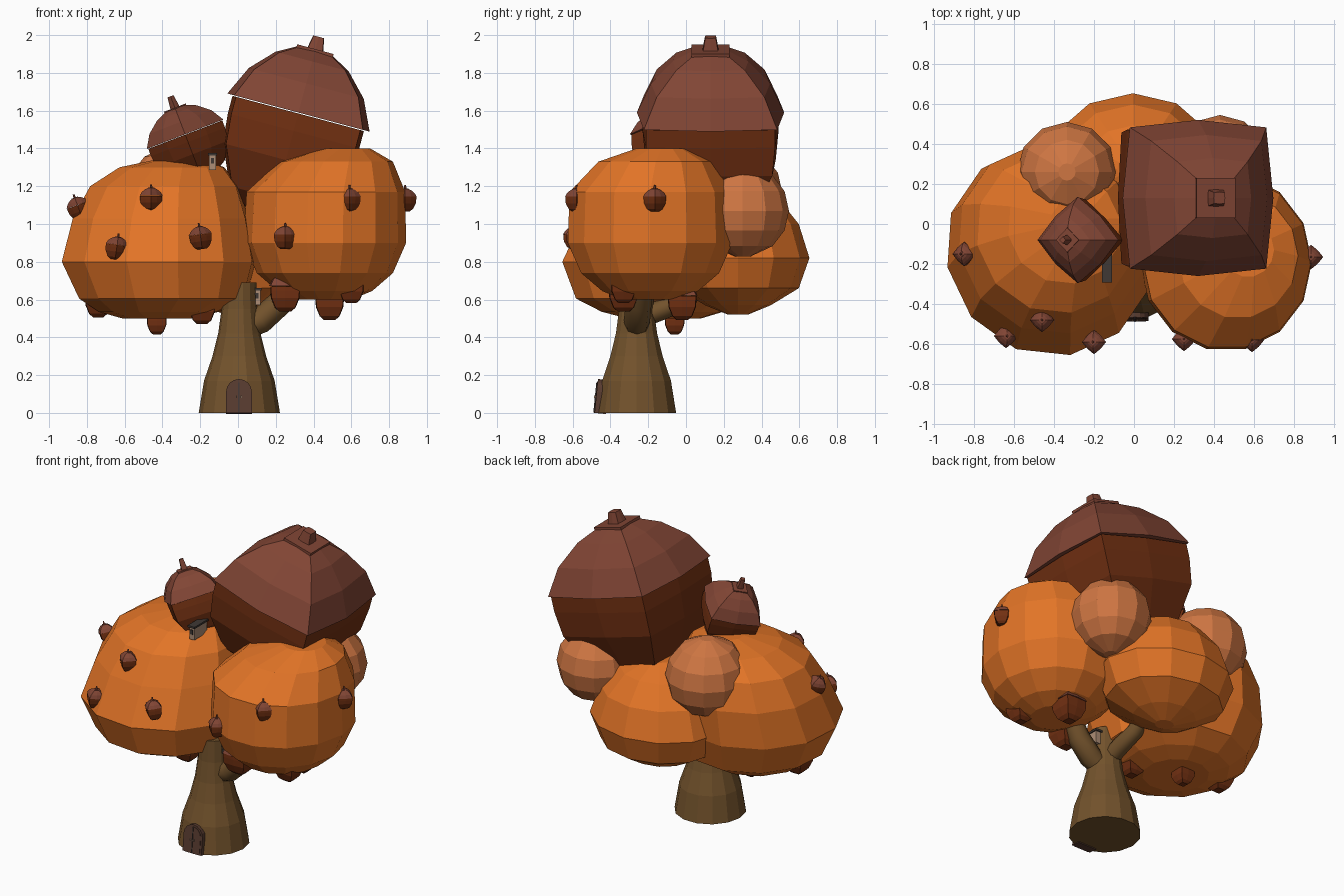
import bpy, bmesh, math
from mathutils import Matrix

if "Cube" in bpy.data.objects:
    bpy.data.objects.remove(bpy.data.objects["Cube"])

def mat(name, c):
    m = bpy.data.materials.new(name)
    m.diffuse_color = (*c, 1)
    m.use_nodes = True
    m.node_tree.nodes["Principled BSDF"].inputs["Base Color"].default_value = m.diffuse_color
    return m

ORANGE = mat("leaf_orange", (0.76, 0.175, 0.02))
LIGHT = mat("leaf_light", (0.62, 0.18, 0.055))
CAP = mat("cap_brown", (0.22, 0.06, 0.035))
NUT = mat("nut_red", (0.17, 0.03, 0.006))
BARK = mat("bark", (0.17, 0.085, 0.025))
DOOR = mat("door_wood", (0.10, 0.045, 0.03))
FRAME = mat("pale_wood", (0.42, 0.27, 0.18))
DARK = mat("dark_glass", (0.05, 0.04, 0.035))

def finish(name, bm, m, M=Matrix()):
    bmesh.ops.recalc_face_normals(bm, faces=bm.faces)
    me = bpy.data.meshes.new(name)
    bm.to_mesh(me)
    bm.free()
    me.transform(M)
    me.materials.append(m)
    ob = bpy.data.objects.new(name, me)
    bpy.context.collection.objects.link(ob)
    return ob

def lathe(name, prof, n, m, M=Matrix(), sy=1.0, corner=1.0, turn=0.0):
    """Rings of (height, radius, x shift, y shift); sy stretches the plan, turn rotates it,
    corner > 1 pushes odd spokes out for a squarish plan."""
    bm = bmesh.new()
    rings = []
    c, s = math.cos(math.radians(turn)), math.sin(math.radians(turn))
    for h, r, dx, dy in prof:
        ring = []
        for i in range(n):
            a = 2 * math.pi * i / n
            k = r * (corner if i % 2 else 1)
            x, y = k * math.cos(a), k * math.sin(a) * sy
            ring.append(bm.verts.new((dx + c * x - s * y, dy + s * x + c * y, h)))
        rings.append(ring)
    for a, b in zip(rings, rings[1:]):
        for i in range(n):
            j = (i + 1) % n
            bm.faces.new((a[i], a[j], b[j], b[i]))
    bm.faces.new(rings[0])
    bm.faces.new(rings[-1])
    return finish(name, bm, m, M)

def straight(pairs):
    return [(h, r, 0, 0) for h, r in pairs]

def box(name, size, m, M):
    bm = bmesh.new()
    bmesh.ops.create_cube(bm, size=1)
    return finish(name, bm, m, M @ Matrix.Diagonal((*size, 1)))

def acorn(name, pos, s, tilt=0, turn=0, tall=1.0, stem_h=.085):
    """Squarish acorn whose cap rim is centred on pos."""
    M = (Matrix.Translation(pos) @ Matrix.Rotation(math.radians(tilt), 4, 'Y')
         @ Matrix.Rotation(math.radians(turn), 4, 'Z') @ Matrix.Scale(s, 4))
    nut = [(-.56, .14), (-.47, .25), (-.26, .345), (-.1, .36), (-.005, .36)]
    lathe(name + "_nut", straight([(h * tall, r) for h, r in nut]), 8, NUT, M, corner=1.34)
    lathe(name + "_cap", straight([(0, .39), (.16, .315), (.28, .20), (.335, .10)]),
          8, CAP, M, corner=1.28)
    box(name + "_cap_top", (.2, .2, .025), CAP, M @ Matrix.Translation((0, 0, .335)))
    lathe(name + "_stem", straight([(0, .045), (stem_h, .03)]), 8, CAP,
          M @ Matrix.Translation((0, 0, .335)), corner=1.3)

def tube(name, pts, m):
    """Tapered bough along points (x, y, z, radius)."""
    cu = bpy.data.curves.new(name, 'CURVE')
    cu.dimensions = '3D'
    cu.bevel_depth = 1
    cu.bevel_resolution = 2
    cu.use_fill_caps = True
    sp = cu.splines.new('POLY')
    sp.points.add(len(pts) - 1)
    for p, (x, y, z, r) in zip(sp.points, pts):
        p.co = (x, y, z, 1)
        p.radius = r
    cu.materials.append(m)
    ob = bpy.data.objects.new(name, cu)
    bpy.context.collection.objects.link(ob)

# Trunk and boughs
lathe("trunk", straight([(0, .215), (.17, .187), (.3, .142), (.42, .112), (.55, .094), (.69, .09)]),
      14, BARK, Matrix.Translation((.007, -.262, 0)))
tube("right_bough", [(.02, -.26, .44, .06), (.12, -.26, .49, .07), (.22, -.25, .58, .068), (.32, -.24, .75, .06)], BARK)
tube("back_bough", [(.0, -.25, .5, .055), (0, -.12, .55, .055), (-.01, .0, .6, .05), (-.02, .1, .70, .045)], BARK)

# Leaf crowns
lathe("left_crown", [(.5, .20, 0, .02), (.535, .33, 0, .01), (.605, .46, .02, 0), (.8, .535, 0, 0),
                     (1.03, .485, .01, .06), (1.2, .41, .03, .09), (1.3, .29, .07, .12), (1.345, .12, .12, .14)],
      12, ORANGE, Matrix.Translation((-.42, -.135, 0)), sy=.96, turn=-50)
lathe("right_crown", [(.6, .14, 0, 0), (.645, .25, 0, 0), (.74, .36, 0, 0), (.9, .43, 0, 0),
                      (1.17, .42, .005, 0), (1.33, .3, .06, .03), (1.4, .13, .11, .06)],
      14, ORANGE, Matrix.Translation((.46, -.19, 0)), sy=1.04)
lathe("back_crown", straight([(.52, .06), (.57, .2), (.66, .37), (.82, .435), (1.0, .37), (1.13, .25), (1.2, .08)]),
      12, ORANGE, Matrix.Translation((-.005, .275, 0)), sy=.87)
PUFF = [(math.sin(a), math.cos(a), 0, 0) for a in map(math.radians, (-80, -50, -25, 0, 25, 50, 80))]
for name, pos, r in (("right_leaf_puff", (.43, .3, 1.07), .245), ("left_leaf_puff", (-.335, .26, 1.165), .25)):
    lathe(name, PUFF, 12, LIGHT, Matrix.Translation(pos) @ Matrix.Scale(r, 4))

# House acorns
acorn("big_acorn_house", (.32, .13, 1.59), 1, tilt=15, stem_h=.08)
acorn("small_acorn_house", (-.28, -.08, 1.475), .435, tilt=-21, turn=45, stem_h=.16)

# Acorns on the crowns (x, y, rim height, tilt)
for i, (x, y, z, t) in enumerate([(-.85, -.15, 1.10, -20), (-.64, -.56, .89, 8), (-.46, -.48, 1.15, 0),
                                  (-.2, -.59, .945, -8), (.25, -.575, .945, 0),
                                  (.59, -.58, 1.145, 0), (.885, -.165, 1.145, 0)]):
    acorn("crown_acorn_%d" % i, (x, y, z), .122, t, 45, 1.15, .16)

# Acorns hanging underneath (x, y, lowest point, scale)
for i, (x, y, z, s) in enumerate([(-.74, -.1, .505, .195), (-.43, -.06, .415, .145), (-.19, -.25, .47, .195),
                                  (.25, -.33, .535, .22), (.485, -.02, .49, .21), (.6, -.33, .58, .185)]):
    acorn("hanging_acorn_%d" % i, (x, y, z + .62 * s), s, 0, 0, 1.1)

# Arched door leaning with the trunk
def arched(name, w, h, d, m, M):
    bm = bmesh.new()
    pts = [(-w, 0), (w, 0)] + [(w * math.cos(a), h - w + w * math.sin(a))
                               for a in [math.pi * k / 8 for k in range(9)]]
    f = bm.faces.new([bm.verts.new((x, 0, z)) for x, z in pts])
    g = bmesh.ops.extrude_face_region(bm, geom=[f])
    bmesh.ops.translate(bm, vec=(0, d, 0), verts=[v for v in g["geom"] if isinstance(v, bmesh.types.BMVert)])
    return finish(name, bm, m, M)

lean = Matrix.Translation((.005, -.484, 0)) @ Matrix.Rotation(-.1, 4, 'X')
arched("door_frame", .068, .18, .06, DOOR, lean)
arched("door_panel", .056, .168, .01, DOOR, lean @ Matrix.Translation((0, -.003, 0)))
box("door_seam", (.004, .006, .16), DARK, lean @ Matrix.Translation((0, -.004, .082)))
for sx in (-1, 1):
    box("door_handle", (.006, .01, .012), FRAME, lean @ Matrix.Translation((sx * .012, -.006, .085)))

# Little dormer openings
def dormer(name, pos, depth):
    M = Matrix.Translation(pos)
    box(name + "_body", (.036, depth, .08), FRAME, M)
    box(name + "_glass", (.018, .01, .03), DARK, M @ Matrix.Translation((0, -depth / 2, .01)))
    box(name + "_roof", (.05, depth + .015, .012), DARK, M @ Matrix.Translation((0, 0, .044)))

dormer("upper_dormer", (-.135, -.22, 1.325), .13)
dormer("trunk_dormer", (.1, -.25, .61), .08)
